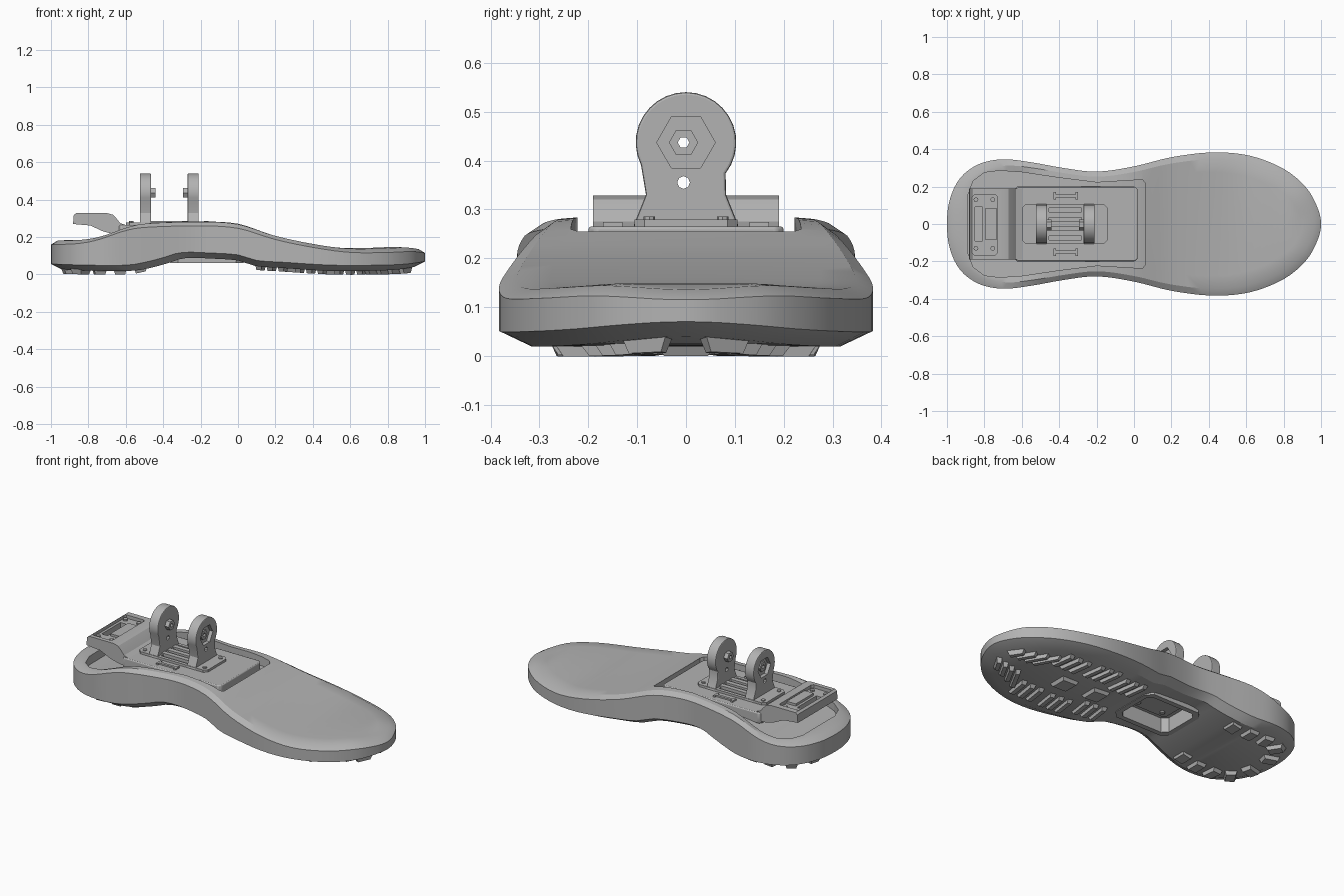
import bpy, bmesh, math
from mathutils import Vector

if "Cube" in bpy.data.objects:
    bpy.data.objects.remove(bpy.data.objects["Cube"])

grey = bpy.data.materials.new("plain_grey")
grey.use_nodes = True
grey.diffuse_color = (0.45, 0.45, 0.45, 1)
grey.node_tree.nodes["Principled BSDF"].inputs["Base Color"].default_value = grey.diffuse_color


def finish(name, bm, smooth=True):
    bmesh.ops.recalc_face_normals(bm, faces=bm.faces)
    mesh = bpy.data.meshes.new(name)
    bm.to_mesh(mesh)
    bm.free()
    mesh.materials.append(grey)
    ob = bpy.data.objects.new(name, mesh)
    bpy.context.collection.objects.link(ob)
    if smooth:
        shade(ob)
    return ob


def select(ob):
    bpy.ops.object.select_all(action='DESELECT')
    ob.select_set(True)
    bpy.context.view_layer.objects.active = ob


def shade(ob):
    select(ob)
    bpy.ops.object.shade_smooth_by_angle(angle=math.radians(28))


def cut(ob, *cutters):
    for c in cutters:
        select(ob)
        m = ob.modifiers.new("cut", 'BOOLEAN')
        m.operation, m.solver, m.object = 'DIFFERENCE', 'EXACT', c
        bpy.ops.object.modifier_apply(modifier=m.name)
        bpy.data.objects.remove(c)
    shade(ob)


def bevel(ob, width):
    select(ob)
    m = ob.modifiers.new("bevel", 'BEVEL')
    m.width, m.segments, m.angle_limit = width, 2, math.radians(40)
    bpy.ops.object.modifier_apply(modifier=m.name)


def prism(name, pts, axis, a, b):
    """Extrude a 2D profile along one axis from a to b."""
    place = {'x': lambda p, t: (t, *p), 'y': lambda p, t: (p[0], t, p[1]), 'z': lambda p, t: (*p, t)}[axis]
    bm = bmesh.new()
    lo, hi = [[bm.verts.new(place(p, t)) for p in pts] for t in (a, b)]
    n = len(pts)
    bm.faces.new(lo)
    bm.faces.new(hi)
    for i in range(n):
        bm.faces.new((lo[i], lo[(i + 1) % n], hi[(i + 1) % n], hi[i]))
    return finish(name, bm)


def box(name, x0, x1, y0, y1, z0, z1, corner=0):
    pts = [(x0, y0), (x1, y0), (x1, y1), (x0, y1)]
    if corner:
        c = corner
        pts = [(x0 + c, y0), (x1 - c, y0), (x1, y0 + c), (x1, y1 - c),
               (x1 - c, y1), (x0 + c, y1), (x0, y1 - c), (x0, y0 + c)]
    return prism(name, pts, 'z', z0, z1)


def circle(cx, cy, r, n, start=0.0, end=math.tau):
    return [(cx + r * math.cos(start + (end - start) * i / n),
             cy + r * math.sin(start + (end - start) * i / n)) for i in range(n)]


def spline(pts, steps, first, last):
    """Smooth curve through the points."""
    p = [Vector(q) for q in [first, *pts, last]]
    out = []
    for a, b, c, d in zip(p, p[1:], p[2:], p[3:]):
        for s in range(steps):
            t = s / steps
            out.append(0.5 * (2 * b + (c - a) * t + (2 * a - 5 * b + 4 * c - d) * t * t
                              + (3 * b - a - 3 * c + d) * t ** 3))
    return out + [p[-2]]


def height(pts):
    """Height along the length as a smooth function."""
    curve = spline(pts, 5, pts[0], pts[-1])

    def f(x):
        if x <= curve[0].x:
            return curve[0].y
        for a, b in zip(curve, curve[1:]):
            if x <= b.x:
                return a.y + (b.y - a.y) * (x - a.x) / (b.x - a.x)
        return curve[-1].y
    return f


def loft(name, half, layers):
    """Stack mirrored outlines; each layer is an inset and a height function."""
    loop = [tuple(p) for p in half] + [(p[0], -p[1]) for p in half[-2:0:-1]]
    m = len(loop)
    bm = bmesh.new()
    rings = [[bm.verts.new((x * (1 - d), y * (1 - d / 0.36), z(x))) for x, y in loop] for d, z in layers]
    for a, b in zip(rings, rings[1:]):
        for i in range(m):
            j = (i + 1) % m
            bm.faces.new((a[i], a[j], b[j], b[i]))
    for ring in (rings[0], rings[-1]):
        for i in range(len(half) - 1):
            quad = [ring[k % m] for k in (i, i + 1, m - i - 1, m - i)]
            bm.faces.new(list(dict.fromkeys(quad)))
    return finish(name, bm)


# Sole body with upper pocket and arch pocket
top = height([(-1, .185), (-.86, .19), (-.75, .21), (-.6, .26), (-.48, .278), (-.2, .285), (0, .272),
              (.2, .212), (.4, .17), (.6, .143), (.8, .143), (.93, .148), (1, .14)])
bottom = height([(-1, .026), (-.8, .02), (-.6, .02), (-.5, .035), (-.4, .06), (-.3, .088), (-.15, .085),
                 (0, .075), (.1, .045), (.25, .035), (.5, .02), (.75, .02), (.9, .026), (1, .04)])
outline = spline([(-1, 0), (-.985, .13), (-.93, .245), (-.83, .32), (-.7, .346), (-.55, .33), (-.38, .3),
                  (-.2, .28), (0, .308), (.2, .357), (.42, .383), (.62, .365), (.8, .295), (.92, .195),
                  (.98, .09), (1, 0)], 4, (-.985, -.13), (.98, -.09))
sole = loft("sole", outline, [(.06, bottom), (0, lambda x: bottom(x) + .03),
                              (0, lambda x: top(x) - .025), (.035, lambda x: top(x) - .004), (.1, top)])
pocket_half = [(-.89, 0), (-.89, .15), (-.86, .23), (-.8, .275), (-.72, .285), (-.6, .277), (-.4, .247),
               (-.2, .222), (0, .234), (.045, .236), (.06, .22), (.06, 0)]
pocket = loft("pocket_cutter", pocket_half, [(0, lambda x: top(x) - .055), (0, lambda x: .6)])
arch = box("arch_cutter", -.33, .0, -.13, .13, -.1, .15, .03)
cut(sole, pocket, arch)
box("arch_plate", -.3, -.03, -.1, .1, .14, .155, .02)
for sx in (-.25, -.08):
    for sy in (-.06, .06):
        prism("arch_screw", circle(sx, sy, .014, 8), 'z', .13, .145)
rim = box("arch_rim", -.36, .03, -.16, .16, .062, .095, .04)
cut(rim, box("rim_cutter", -.33, .0, -.13, .13, 0, .2, .03))


# Treads that follow the underside
def tread(x, y, lx, ly, angle=0):
    bm = bmesh.new()
    rings = []
    for scale, drop in ((.75, .02), (1, -.01)):
        ring = []
        for sx, sy in ((-1, -1), (1, -1), (1, 1), (-1, 1)):
            dx, dy = sx * lx / 2 * scale, sy * ly / 2 * scale
            px = x + dx * math.cos(angle) - dy * math.sin(angle)
            py = y + dx * math.sin(angle) + dy * math.cos(angle)
            ring.append(bm.verts.new((px, py, bottom(px) - drop)))
        rings.append(ring)
    lo, hi = rings
    bm.faces.new(lo)
    bm.faces.new(hi)
    for i in range(4):
        j = (i + 1) % 4
        bm.faces.new((lo[i], lo[j], hi[j], hi[i]))
    finish("tread", bm, False)


for side in (-1, 1):
    for gx, gy, ly in ((.18, .16, .16), (.39, .2, .16), (.6, .19, .16)):
        for k in (-1, 0, 1):
            tread(gx + k * .06, side * gy, .035, ly, side * .15)
    for k in range(4):
        tread(.73 + k * .055, side * (.13 - k * .017), .03, .19 - k * .03, side * .5)
    for hx, hy, turn in ((-.52, .21, 0), (-.63, .225, 0), (-.74, .225, -.1), (-.84, .19, .6), (-.89, .08, 1.3)):
        tread(hx, side * hy, .07, .1, side * turn)
for gx in (.27, .49):
    tread(gx, 0, .12, .12)

# Mounting plate and its raised base
plate = box("mounting_plate", -.64, .02, -.2, .2, .2, .265, .015)
bevel(plate, .006)
base = box("bracket_base", -.6, -.14, -.105, .105, .25, .279, .02)
cut(base, box("base_cutter", -.455, -.28, -.085, .085, .268, .4))
for y in (-.05, 0, .05):
    box("base_rail", -.47, -.27, y - .014, y + .014, .26, .286)
for x in (-.57, -.17):
    for y in (-.075, .075):
        prism("base_screw", circle(x, y, .012, 8), 'z', .27, .285)
for side in (-1, 1):
    y = side * .15
    box("clip_bar", -.43, -.3, y - .008, y + .008, .26, .274)
    for x in (-.43, -.312):
        box("clip_end", x, x + .012, y - .02, y + .02, .26, .274)

# Heel block
heel = prism("heel_block", [(-.882, .27), (-.878, .318), (-.865, .328), (-.7, .328), (-.67, .32), (-.65, .3),
                            (-.63, .275), (-.6, .265), (-.6, .21), (-.66, .215), (-.72, .23), (-.79, .262)],
             'y', -.19, .19)
cut(heel, box("recess_cutter", -.865, -.73, -.165, .155, .308, .5, .01),
    box("slot_cutter", -.85, -.81, -.09, .09, .1, .5))
box("heel_insert", -.795, -.735, -.085, .085, .3, .322)
for x in (-.845, -.755):
    for y in (-.13, .13):
        prism("heel_screw", circle(x, y, .013, 8), 'z', .3, .318)

# Upright brackets with bolt seats
lobe = circle(0, .437, .103, 22, math.radians(-38), math.radians(218))
profile = [(-.082, .33), (-.108, .265), (.108, .265), (.082, .33)] + lobe
for inner, outer in ((-.465, -.525), (-.27, -.21)):
    out = 1 if outer > inner else -1
    bracket = prism("upright_bracket", profile, 'x', inner, outer)
    bevel(bracket, .005)
    prism_end = outer + out * .05
    cut(bracket, prism("seat_cutter", circle(0, .437, .06, 6), 'x', outer - out * .022, prism_end),
        prism("slot_cutter", circle(-.005, .355, .013, 8), 'x', inner - out * .05, prism_end),
        prism("bore_cutter", circle(-.005, .437, .018, 8), 'x', inner - out * .05, prism_end))
    boss = prism("bolt_boss", circle(-.005, .437, .03, 6), 'x', inner - out * .025, outer - out * .012)
    cut(boss, prism("boss_cutter", circle(-.005, .437, .012, 6), 'x', inner - out * .1, prism_end))
